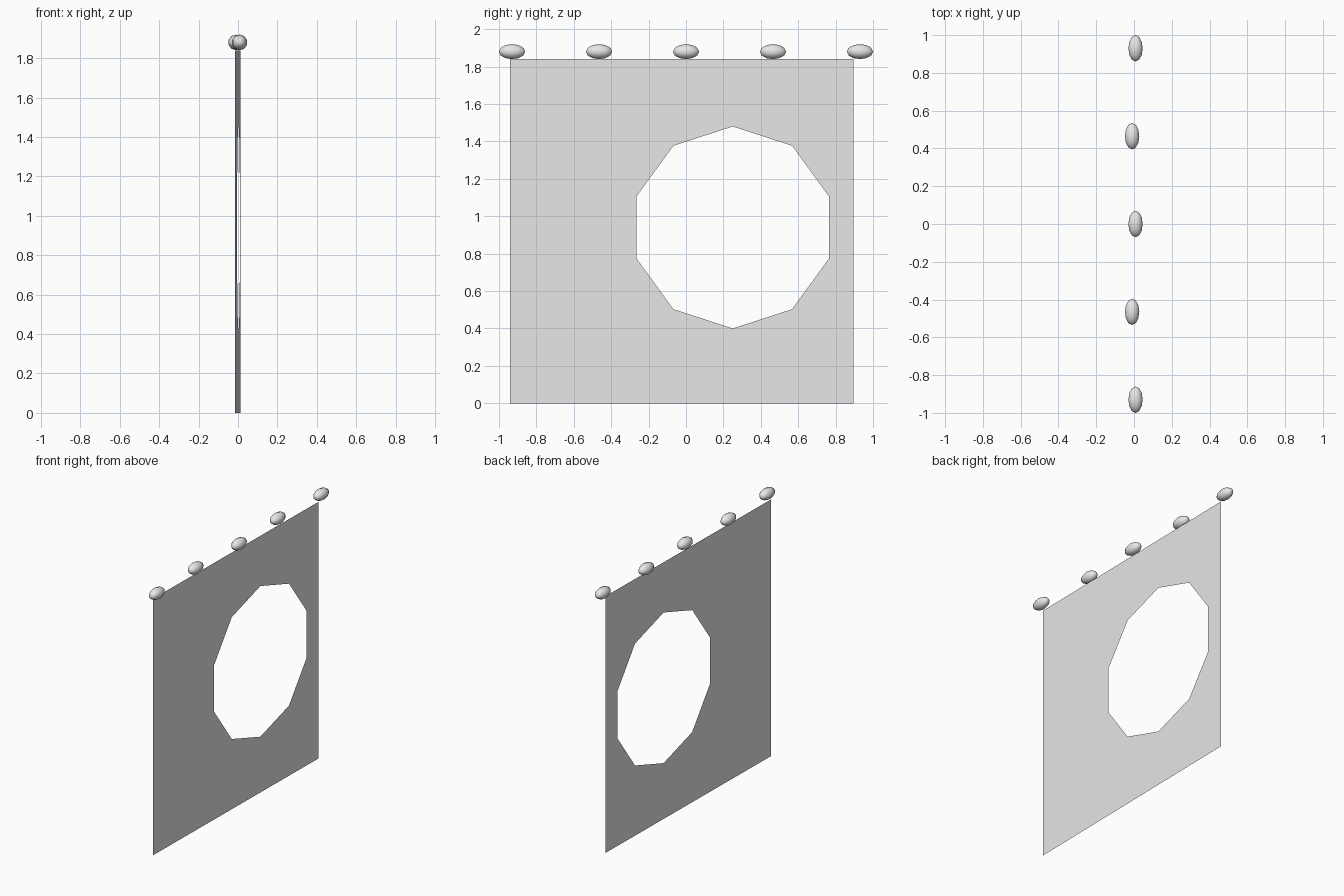
import bpy, bmesh, math

cube = bpy.data.objects.get("Cube")
if cube:
    bpy.data.objects.remove(cube, do_unlink=True)

grey = bpy.data.materials.new("light grey")
grey.use_nodes = True
grey.diffuse_color = (0.8, 0.8, 0.8, 1)
grey.node_tree.nodes["Principled BSDF"].inputs["Base Color"].default_value = (0.8, 0.8, 0.8, 1)


def add_object(name, bm):
    mesh = bpy.data.meshes.new(name)
    bm.to_mesh(mesh)
    bm.free()
    mesh.materials.append(grey)
    obj = bpy.data.objects.new(name, mesh)
    bpy.context.collection.objects.link(obj)
    return obj


# Thin sheet, turned very slightly about z, with a ten-sided hole
Y0, Y1, TOP = -0.94, 0.895, 1.84
HOLE_Y, HOLE_Z, HOLE_R = 0.25, 0.94, 0.54


def sheet_x(y):
    return -0.015 + 0.027 * (y - Y0) / (Y1 - Y0)


border = [(Y0, 0), (Y1, 0), (Y1, TOP), (Y0, TOP)]
hole = [(HOLE_Y + HOLE_R * math.sin(i * math.tau / 10),
         HOLE_Z + HOLE_R * math.cos(i * math.tau / 10)) for i in range(10)]
bm = bmesh.new()
edges = []
for loop in (border, hole):
    verts = [bm.verts.new((sheet_x(y), y, z)) for y, z in loop]
    edges += [bm.edges.new((v, verts[i - 1])) for i, v in enumerate(verts)]
bmesh.ops.triangle_fill(bm, edges=edges, use_beauty=True, normal=(1, 0, 0))
for f in bm.faces:
    f.normal_update()
    if f.normal.x < 0:
        f.normal_flip()
add_object("sheet", bm)

# Row of stretched beads along the top edge, alternating side to side
for i in range(5):
    bm = bmesh.new()
    bmesh.ops.create_uvsphere(bm, u_segments=10, v_segments=6, radius=1)
    for v in bm.verts:
        x, y, z = v.co
        v.co = (0.04 * x, 0.07 * z, 0.04 * -y)
    bmesh.ops.recalc_face_normals(bm, faces=bm.faces[:])
    for f in bm.faces:
        f.smooth = True
    bead = add_object(f"bead_{i + 1}", bm)
    bead.location = (0.008 if i % 2 == 0 else -0.01, 0.465 * (i - 2), 1.88)
